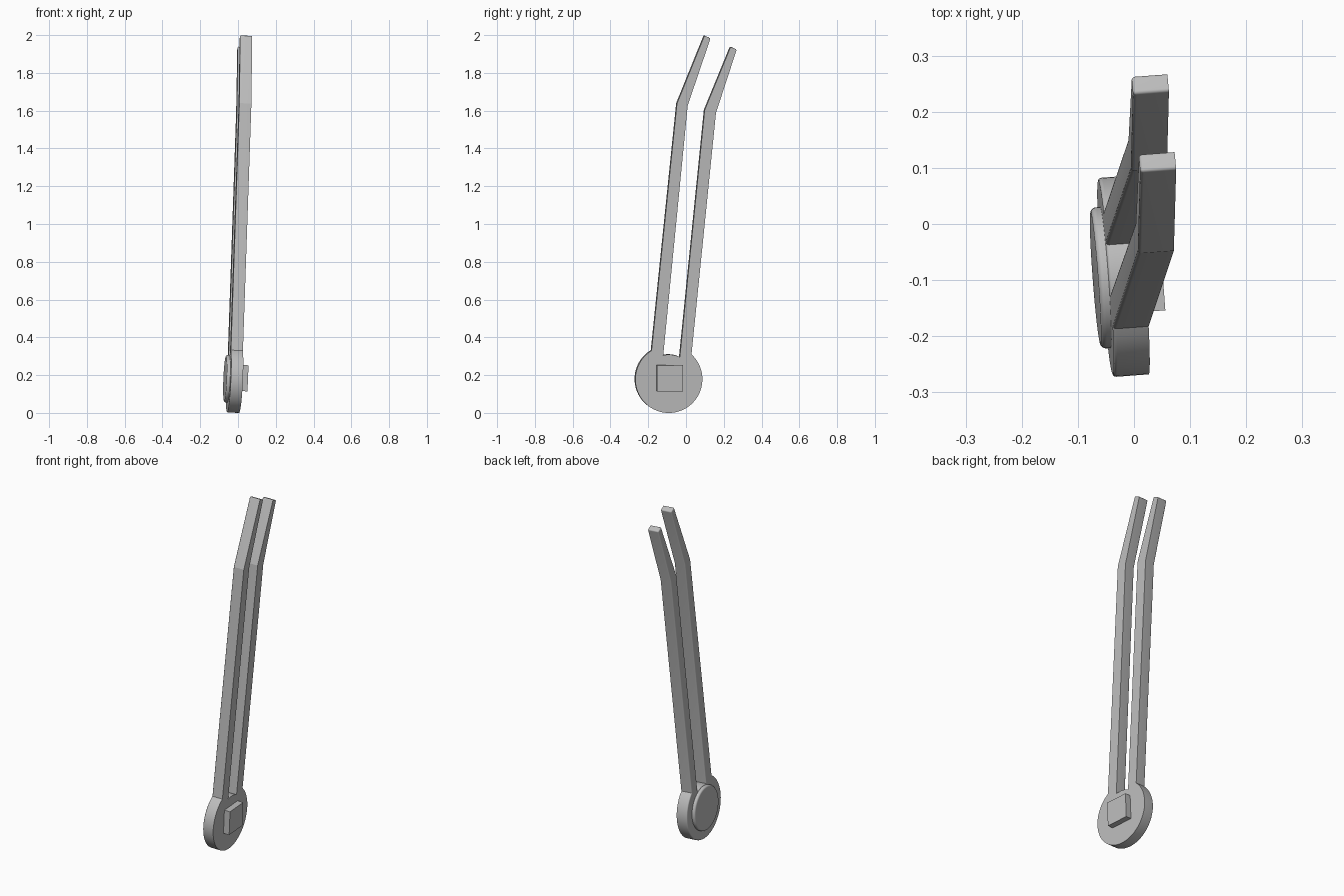
import bpy, bmesh
from math import sin, cos, atan2, pi, radians, sqrt
from mathutils import Matrix, Vector

cube = bpy.data.objects.get("Cube")
if cube:
    bpy.data.objects.remove(cube, do_unlink=True)

grey = bpy.data.materials.new("plain_grey")
grey.use_nodes = True
GREY = (0.5, 0.5, 0.5, 1)
grey.diffuse_color = GREY
grey.node_tree.nodes["Principled BSDF"].inputs["Base Color"].default_value = GREY

# Leaning frame: local x is the thickness, y and z lie in the plate
CENTRE = Vector((-0.019, -0.093, 0.179))
axis = Vector((1, 0.075, -0.042)).normalized()
up = Vector((0.042, 0, 1))
up = (up - axis * up.dot(axis)).normalized()
side = up.cross(axis)
FRAME = Matrix.Translation(CENTRE) @ Matrix((axis, side, up)).transposed().to_4x4()
HALF = 0.032


def slab(name, outline, x0, x1, round_edge=None, width=0.008):
    """Extrude a (y, z) outline from x0 to x1 and round the chosen edges."""
    bm = bmesh.new()
    base = bm.faces.new([bm.verts.new((x0, y, z)) for y, z in outline])
    ext = bmesh.ops.extrude_face_region(bm, geom=[base], use_keep_orig=True)
    for v in ext["geom"]:
        if isinstance(v, bmesh.types.BMVert):
            v.co.x = x1
    bmesh.ops.recalc_face_normals(bm, faces=bm.faces)
    if round_edge:
        bmesh.ops.bevel(bm, geom=[e for e in bm.edges if round_edge(e)], offset=width,
                        segments=7, profile=0.5, affect='EDGES', clamp_overlap=True)
    mesh = bpy.data.meshes.new(name)
    bm.to_mesh(mesh)
    bm.free()
    mesh.materials.append(grey)
    obj = bpy.data.objects.new(name, mesh)
    obj.matrix_world = FRAME
    bpy.context.collection.objects.link(obj)
    bpy.ops.object.select_all(action='DESELECT')
    obj.select_set(True)
    bpy.context.view_layer.objects.active = obj
    bpy.ops.object.shade_smooth_by_angle(angle=radians(14))
    return obj


def arc(radius, a0, a1, steps):
    return [(radius * cos(a0 + (a1 - a0) * i / steps),
             radius * sin(a0 + (a1 - a0) * i / steps)) for i in range(steps + 1)]


def angle_at(radius, y):
    """Angle where the upper half of a circle crosses the given y."""
    return atan2(sqrt(radius * radius - y * y), y)


def rel(points):
    return [(y - CENTRE.y, z - CENTRE.z) for y, z in points]


# Forked plate: round hub, two bent prongs and the round notch between them
R, NOTCH = 0.178, 0.131
front_outer = rel([(-0.05, 1.64), (0.096, 2.0)])
front_inner = rel([(0.128, 1.985), (0.007, 1.63)])
back_inner = rel([(0.097, 1.605), (0.235, 1.94)])
back_outer = rel([(0.267, 1.925), (0.157, 1.59)])
hub = arc(R, angle_at(R, 0.120), angle_at(R, -0.092) - 2 * pi, 56)
notch = arc(NOTCH, angle_at(NOTCH, -0.030), angle_at(NOTCH, 0.058), 10)
outline = hub + front_outer + front_inner + notch + back_inner + back_outer


def plate_rounding(e):
    a, b = (v.co for v in e.verts)
    rim = max(a.x, b.x) < 0
    tip = min(a.z, b.z) > 1.7 and abs(a.x - b.x) > HALF
    return rim or tip


slab("forked_plate", outline, -HALF, HALF, plate_rounding, 0.007)

# Round boss on the outer face
slab("round_boss", arc(0.126, 0, 2 * pi * 63 / 64, 63), -HALF - 0.018, 0,
     lambda e: max(v.co.x for v in e.verts) < -HALF, 0.01)

# Square peg on the opposite face
P = 0.069
peg = [(y + 0.003, z + 0.007) for y, z in ((-P, -P), (P, -P), (P, P), (-P, P))]
slab("square_peg", peg, 0, HALF + 0.035)
